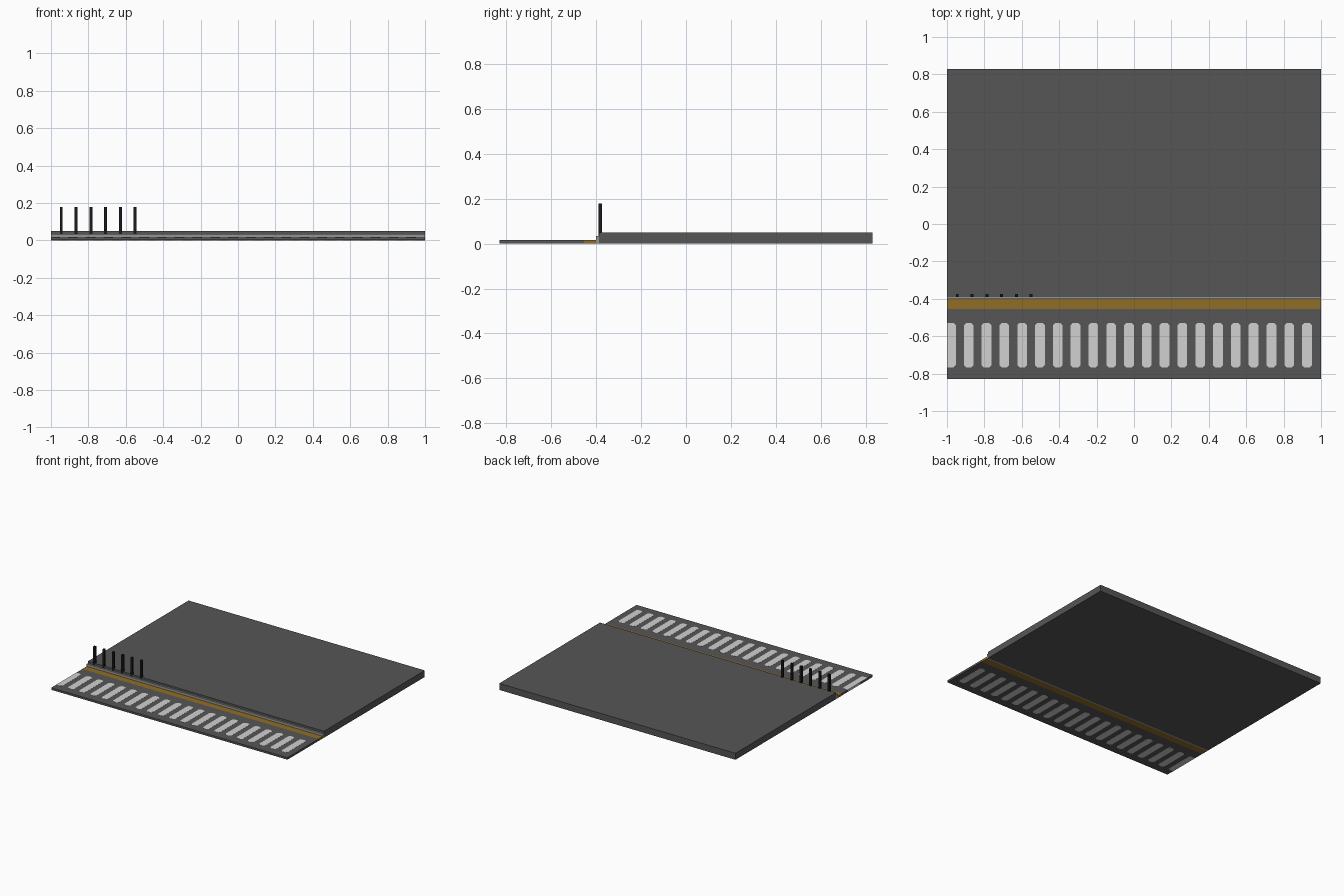
import bpy, bmesh

cube = bpy.data.objects.get("Cube")
if cube:
    bpy.data.objects.remove(cube, do_unlink=True)


def make_material(name, r, g, b):
    m = bpy.data.materials.new(name)
    m.use_nodes = True
    m.diffuse_color = (r, g, b, 1)
    m.node_tree.nodes["Principled BSDF"].inputs["Base Color"].default_value = (r, g, b, 1)
    return m


asphalt = make_material("dark grey", 0.092, 0.092, 0.092)
kerb_grey = make_material("kerb grey", 0.30, 0.30, 0.30)
white = make_material("stripe white", 0.64, 0.64, 0.64)
ochre = make_material("ochre", 0.28, 0.155, 0.018)
black = make_material("black", 0.010, 0.010, 0.010)


def prism(name, outline, z0, z1, material):
    """Extrude a flat xy outline between two heights."""
    bm = bmesh.new()
    base = bm.faces.new([bm.verts.new((x, y, z0)) for x, y in outline])
    top = bmesh.ops.extrude_face_region(bm, geom=[base])["geom"]
    verts = [v for v in top if isinstance(v, bmesh.types.BMVert)]
    bmesh.ops.translate(bm, vec=(0, 0, z1 - z0), verts=verts)
    bmesh.ops.recalc_face_normals(bm, faces=bm.faces)
    mesh = bpy.data.meshes.new(name)
    bm.to_mesh(mesh)
    bm.free()
    mesh.materials.append(material)
    obj = bpy.data.objects.new(name, mesh)
    bpy.context.collection.objects.link(obj)
    return obj


def block(name, x0, x1, y0, y1, z0, z1, material):
    return prism(name, [(x0, y0), (x1, y0), (x1, y1), (x0, y1)], z0, z1, material)


# Ground levels, from the road back to the raised pavement
block("road", -1, 1, -0.83, -0.455, 0.0008, 0.0165, asphalt)
block("gutter_strip", -1, 1, -0.455, -0.402, 0, 0.0165, ochre)
block("kerb", -1, 1, -0.402, -0.388, 0, 0.035, kerb_grey)
block("pavement", -1, 1, -0.388, 0.83, 0, 0.05, asphalt)

# Crossing stripes with clipped corners, showing on both faces of the road
HALF, Y0, Y1, C = 0.026, -0.768, -0.528, 0.013
for i in range(21):
    x = 0.925 - i * 0.0952
    a, b = x - HALF, x + HALF
    right = [(b - C, Y0), (b, Y0 + C), (b, Y1 - C), (b - C, Y1)]
    if i == 20:  # the end stripe is cut straight by the road edge
        left = [(-1, Y1), (-1, Y0)]
    else:
        left = [(a + C, Y1), (a, Y1 - C), (a, Y0 + C), (a + C, Y0)]
    prism(f"crossing_stripe_{i + 1}", right + left, 0, 0.0173, white)

# Row of bollards on the pavement edge
for i in range(6):
    x = -0.945 + i * 0.079
    block(f"bollard_{i + 1}", x - 0.008, x + 0.008, -0.3895, -0.374, 0.035, 0.178, black)
